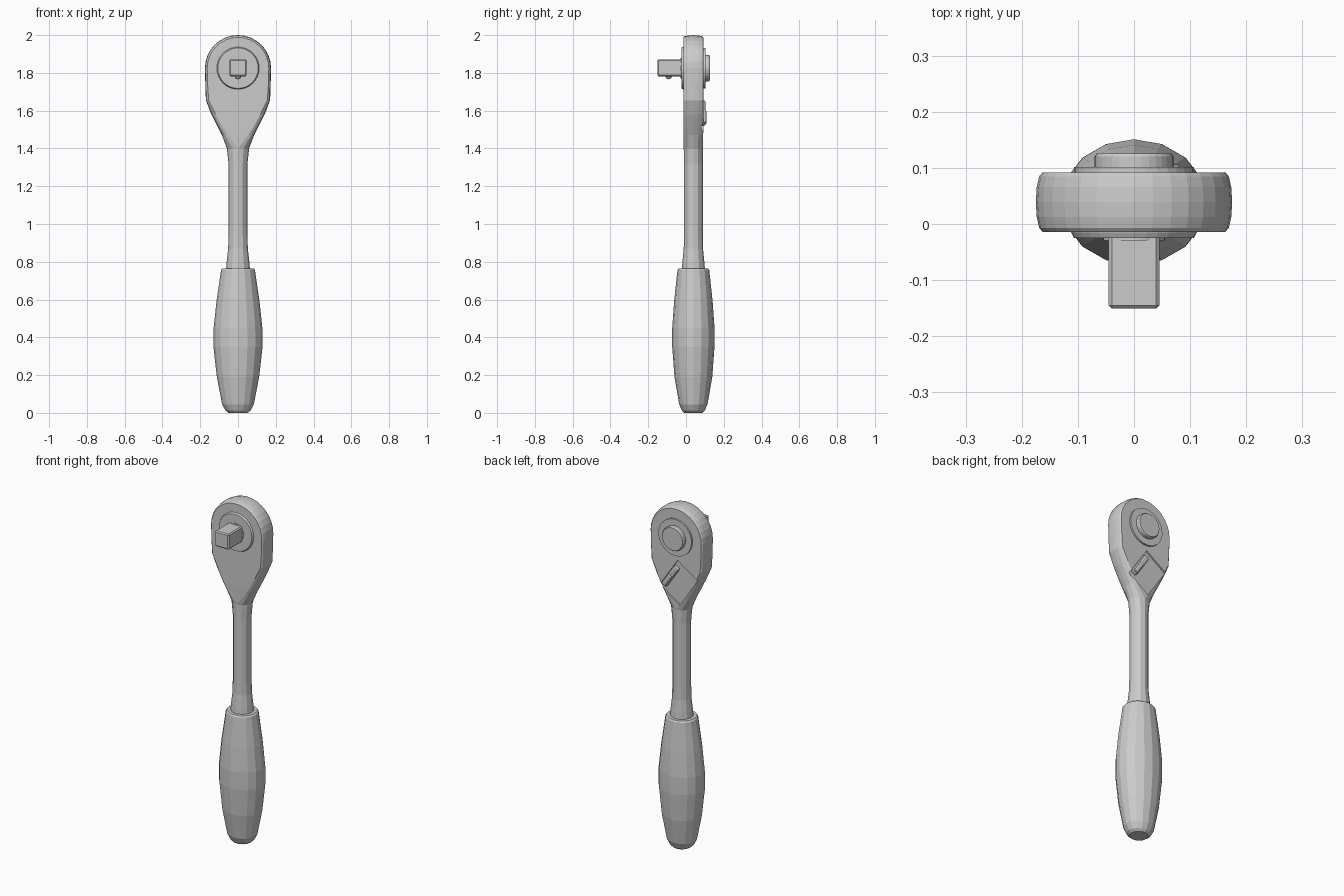
import bpy, bmesh
from math import sin, cos, pi, radians, atan2
from mathutils import Matrix, Vector

if "Cube" in bpy.data.objects:
    bpy.data.objects.remove(bpy.data.objects["Cube"])

MID_Y = 0.039      # depth of the tool's long axis
HEAD_Z = 1.825     # height of the drive axis


def finish(name, bm):
    bmesh.ops.remove_doubles(bm, verts=bm.verts, dist=1e-4)
    bmesh.ops.recalc_face_normals(bm, faces=bm.faces)
    mesh = bpy.data.meshes.new(name)
    bm.to_mesh(mesh)
    bm.free()
    obj = bpy.data.objects.new(name, mesh)
    bpy.context.collection.objects.link(obj)
    return obj


def loft(name, rings, cap_top=True):
    """Skin a stack of closed rings that share a vertex count."""
    bm = bmesh.new()
    rows = [[bm.verts.new(p) for p in ring] for ring in rings]
    n = len(rows[0])
    for a, b in zip(rows, rows[1:]):
        for i in range(n):
            j = (i + 1) % n
            bm.faces.new((a[i], a[j], b[j], b[i]))
    bm.faces.new(rows[0])
    if cap_top:
        bm.faces.new(rows[-1])
    return finish(name, bm)


def turned(name, profile, sides=32):
    """Round part on the drive axis from (radius, y) steps."""
    rings = [[(r * cos(2 * pi * i / sides), y, HEAD_Z + r * sin(2 * pi * i / sides))
              for i in range(sides)] for r, y in profile]
    return loft(name, rings)


def block(name, size, center, tilt=0.0, bevel=0.0, segments=1):
    bm = bmesh.new()
    bmesh.ops.create_cube(bm, size=1)
    bmesh.ops.scale(bm, vec=size, verts=bm.verts)
    if bevel:
        bmesh.ops.bevel(bm, geom=bm.edges[:], offset=bevel, segments=segments,
                        profile=0.5, affect='EDGES')
    bm.transform(Matrix.Translation(center) @ Matrix.Rotation(tilt, 4, 'Y'))
    return finish(name, bm)


# Grip: barrel with an oval section
grip_rows = [(0.0, 0.05, 0.048), (0.012, 0.066, 0.06), (0.045, 0.084, 0.075),
             (0.19, 0.112, 0.1), (0.35, 0.13, 0.112), (0.45, 0.129, 0.112),
             (0.59, 0.114, 0.102), (0.74, 0.092, 0.086), (0.757, 0.09, 0.084),
             (0.765, 0.083, 0.078)]
loft("grip", [[(rx * cos(pi * i / 8), MID_Y + ry * sin(pi * i / 8), z)
               for i in range(16)] for z, rx, ry in grip_rows])

# Shank and head: outer edge, flat-face edge and half depth up the tool
rows = [(z, outer, face, z, depth) for z, outer, face, depth in [
    (0.75, 0.064, 0, 0.062), (0.8, 0.06, 0, 0.058), (0.87, 0.052, 0, 0.051),
    (0.95, 0.05, 0, 0.05), (1.32, 0.05, 0, 0.05), (1.4, 0.059, 0, 0.051),
    (1.47, 0.085, 0.055, 0.052), (1.51, 0.106, 0.08, 0.053),
    (1.58, 0.141, 0.118, 0.053), (1.655, 0.17, 0.155, 0.053),
    (1.74, 0.173, 0.161, 0.053)]]
for k in range(9):
    t = pi / 2 * k / 8
    rows.append((HEAD_Z + 0.175 * sin(t), 0.175 * cos(t),
                 0.163 * cos(t), HEAD_Z + 0.163 * sin(t), 0.053))

rings = []
for z, outer, face, face_z, depth in rows:
    side = []
    for k in range(-3, 4):
        c, s = cos(pi * k / 6), sin(pi * k / 6)
        side.append(Vector((face + (outer - face) * c, MID_Y + depth * s,
                            face_z + (z - face_z) * c)))
    rings.append(side + [Vector((-p.x, p.y, p.z)) for p in reversed(side)])
body = loft("shank_and_head", rings, cap_top=False)

# Shallow tilted pocket behind the selector lever
tilt = atan2(0.1, -0.14) + pi
tilt = -radians(180) + tilt if tilt > pi else tilt
lean = -radians(34)
pocket = block("pocket_cutter", (0.155, 0.06, 0.21), (-0.015, 0.112, 1.56), lean)
pocket.hide_render = True
cut = body.modifiers.new("pocket", 'BOOLEAN')
cut.operation = 'DIFFERENCE'
cut.solver = 'EXACT'
cut.object = pocket
bpy.context.view_layer.objects.active = body
bpy.ops.object.modifier_apply(modifier=cut.name)
bpy.data.objects.remove(pocket)

# Selector lever with a thumb knob
along = Vector((sin(lean), 0, cos(lean)))
lever_center = Vector((0.035, 0.09, 1.588))
block("selector_lever", (0.036, 0.026, 0.15), lever_center, lean, 0.01, 2)
block("selector_thumb_pad", (0.03, 0.026, 0.085),
      lever_center + Vector((0, 0.006, 0)) - along * 0.028, lean, 0.01, 2)

# Drive plates, release button and square drive
turned("front_plate", [(0.112, 0.0), (0.112, -0.015), (0.107, -0.025)])
turned("back_plate", [(0.107, 0.08), (0.107, 0.102)])
turned("release_button", [(0.07, 0.09), (0.07, 0.12), (0.066, 0.126)])
turned("drive_collar", [(0.055, -0.01), (0.055, -0.029)])
block("square_drive", (0.09, 0.14, 0.09), (0, -0.081, HEAD_Z + 0.002), 0, 0.006)

# Detent ball under the drive
bm = bmesh.new()
bmesh.ops.create_uvsphere(bm, u_segments=12, v_segments=8, radius=0.018)
bm.transform(Matrix.Translation((0, -0.092, 1.784)))
finish("detent_ball", bm)
